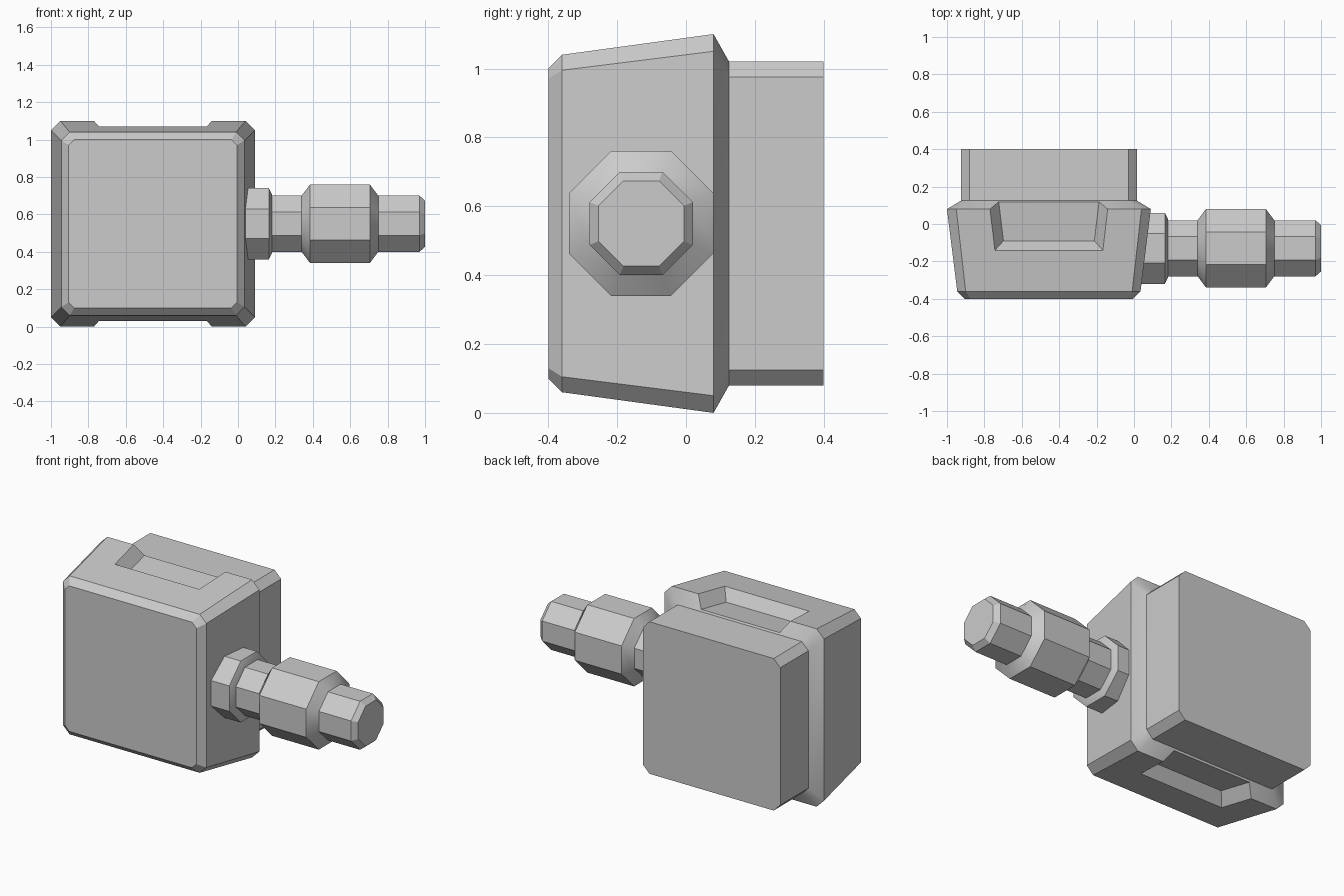
import bpy, bmesh, math
from mathutils import Vector

cube = bpy.data.objects.get("Cube")
if cube:
    bpy.data.objects.remove(cube, do_unlink=True)

GREY = (0.6, 0.6, 0.6, 1)
mat = bpy.data.materials.new("plain_grey")
mat.use_nodes = True
mat.diffuse_color = GREY
mat.node_tree.nodes["Principled BSDF"].inputs["Base Color"].default_value = GREY

CX, CZ = -0.455, 0.55      # centre of the housing
AXIS_Y = -0.13             # centre line of the connector


def loft(name, rings):
    """Skin a closed solid through rings with equal point counts."""
    bm = bmesh.new()
    loops = [[bm.verts.new(p) for p in ring] for ring in rings]
    for a, b in zip(loops, loops[1:]):
        for i in range(len(a)):
            j = (i + 1) % len(a)
            bm.faces.new((a[i], a[j], b[j], b[i]))
    bm.faces.new(loops[0])
    bm.faces.new(loops[-1])
    bmesh.ops.recalc_face_normals(bm, faces=bm.faces)
    mesh = bpy.data.meshes.new(name)
    bm.to_mesh(mesh)
    bm.free()
    mesh.materials.append(mat)
    obj = bpy.data.objects.new(name, mesh)
    bpy.context.collection.objects.link(obj)
    return obj


def activate(obj):
    bpy.ops.object.select_all(action='DESELECT')
    obj.select_set(True)
    bpy.context.view_layer.objects.active = obj


def chamfered_rect(y, hx, hz, c):
    """Rectangle across the y axis with cut corners."""
    pts = [(hx, hz - c), (hx - c, hz), (c - hx, hz), (-hx, hz - c),
           (-hx, c - hz), (c - hx, -hz), (hx - c, -hz), (hx, c - hz)]
    return [(CX + x, y, CZ + z) for x, z in pts]


def octagon(x, apothem):
    """Flat-topped octagon across the x axis."""
    r = apothem / math.cos(math.pi / 8)
    angles = [math.pi / 8 + i * math.pi / 4 for i in range(8)]
    return [(x, AXIS_Y + r * math.cos(a), CZ + r * math.sin(a)) for a in angles]


# Housing: bevelled front, flared sides, sloped shoulder and rear block
housing = loft("housing", [chamfered_rect(*s) for s in (
    (-0.40, 0.45, 0.45, 0.03),
    (-0.36, 0.49, 0.49, 0.045),
    (0.08, 0.545, 0.55, 0.05),
    (0.125, 0.47, 0.47, 0.045),
    (0.40, 0.47, 0.47, 0.045))])

# Sloped grip recesses in the top and bottom, open at the shoulder
for side, label in ((1, "top"), (-1, "bottom")):
    def cutter_ring(y_front, hx_front, y_back, hx_back, lift):
        return [(CX + sx * hx, y, CZ + side * (0.538 + 0.136 * (y - 0.0) + lift))
                for sx, hx, y in ((-1, hx_front, y_front), (1, hx_front, y_front),
                                  (1, hx_back, y_back), (-1, hx_back, y_back))]
    cutter = loft(label + "_recess_cutter", [
        cutter_ring(-0.09, 0.243, 0.2, 0.278, -0.073),
        cutter_ring(-0.19, 0.333, 0.2, 0.378, 0.073)])
    cutter.hide_render = True
    mod = housing.modifiers.new("recess", 'BOOLEAN')
    mod.operation = 'DIFFERENCE'
    mod.solver = 'EXACT'
    mod.object = cutter
    activate(housing)
    bpy.ops.object.modifier_apply(modifier=mod.name)
    bpy.data.objects.remove(cutter, do_unlink=True)

# Connector: collar nut against the wall, stem, coupling nut and tip
collar = loft("collar_nut", [octagon(x, a) for x, a in (
    (0.01, 0.19), (0.165, 0.19), (0.182, 0.155))])
connector = loft("connector_stem", [octagon(x, a) for x, a in (
    (0.10, 0.15), (0.34, 0.15), (0.385, 0.21), (0.705, 0.21),
    (0.75, 0.15), (0.97, 0.15), (1.0, 0.124))])

for obj in (housing, collar, connector):
    activate(obj)
    bpy.ops.object.shade_smooth_by_angle(angle=math.radians(30))
